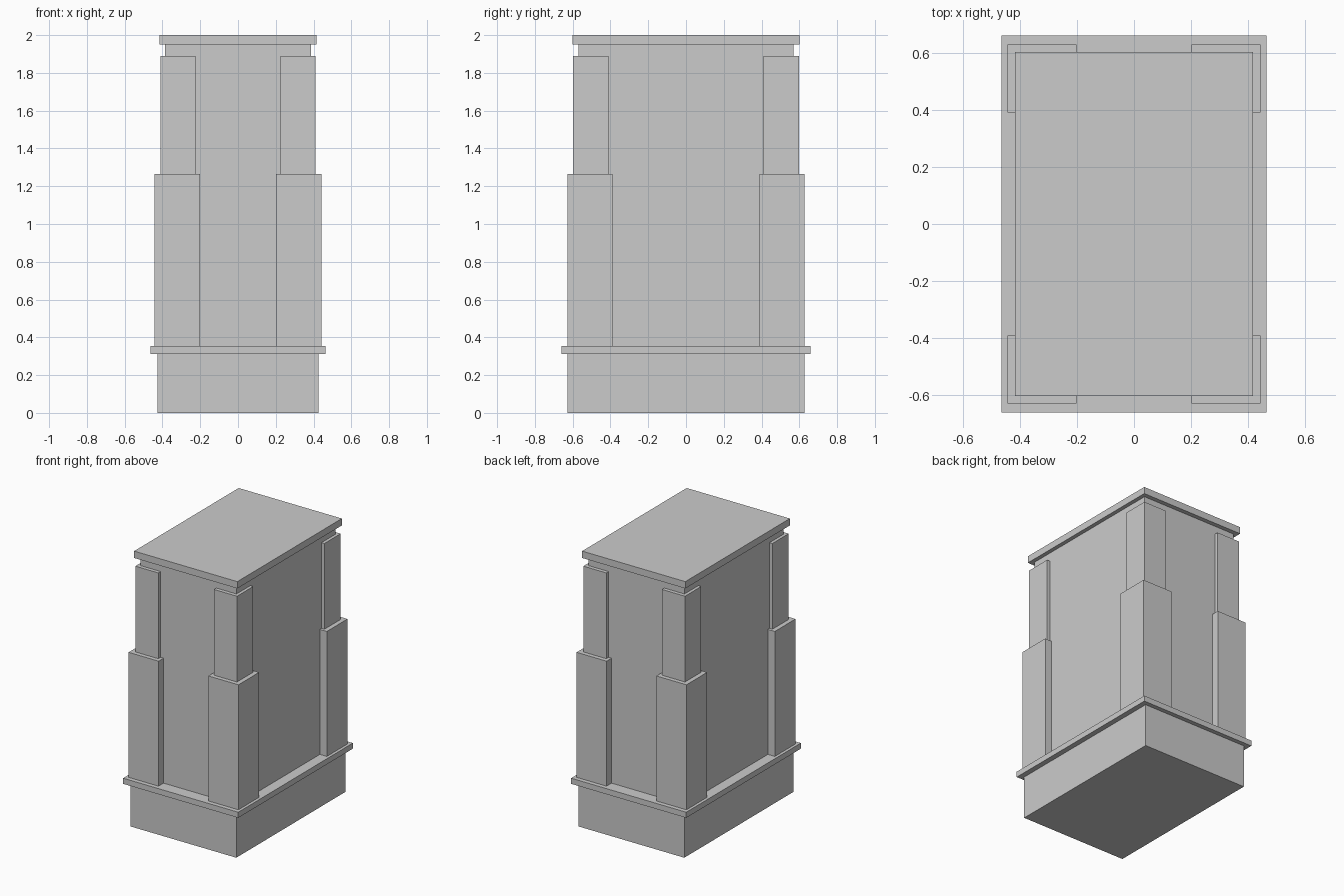
import bpy, bmesh

if "Cube" in bpy.data.objects:
    bpy.data.objects.remove(bpy.data.objects["Cube"])


def box(name, x0, x1, y0, y1, z0, z1):
    bm = bmesh.new()
    bmesh.ops.create_cube(bm, size=1)
    for v in bm.verts:
        v.co.x = x1 if v.co.x > 0 else x0
        v.co.y = y1 if v.co.y > 0 else y0
        v.co.z = z1 if v.co.z > 0 else z0
    mesh = bpy.data.meshes.new(name)
    bm.to_mesh(mesh)
    bm.free()
    obj = bpy.data.objects.new(name, mesh)
    bpy.context.collection.objects.link(obj)
    return obj


def centred(name, hx, hy, z0, z1):
    return box(name, -hx, hx, -hy, hy, z0, z1)


def corners(name, *bounds):
    obj = box(name, *bounds)
    mod = obj.modifiers.new("four_corners", "MIRROR")
    mod.use_axis = (True, True, False)
    mod.use_mirror_merge = False
    return obj


# Plinth, ledge, shaft and cap
centred("base_plinth", 0.426, 0.628, 0, 0.313)
centred("base_ledge", 0.464, 0.66, 0.313, 0.354)
centred("shaft", 0.387, 0.57, 0.354, 1.95)
centred("cap_slab", 0.416, 0.602, 1.95, 2.0)

# Stepped corner piers
corners("lower_corner_pier", 0.201, 0.443, 0.39, 0.628, 0.354, 1.265)
corners("upper_corner_pier", 0.225, 0.41, 0.41, 0.597, 1.265, 1.89)
